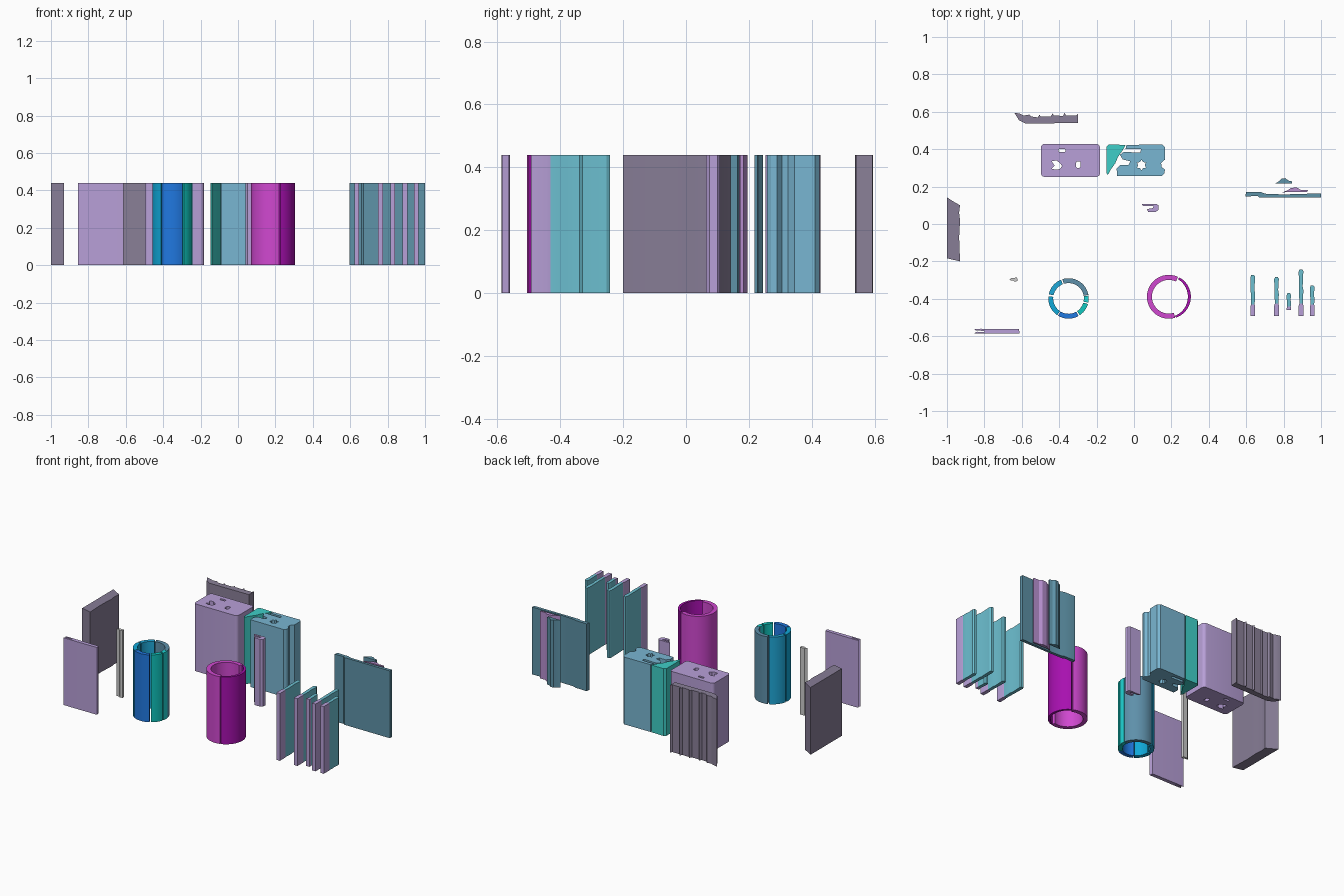
import bpy, bmesh, math

if "Cube" in bpy.data.objects:
    bpy.data.objects.remove(bpy.data.objects["Cube"])

H = 0.44  # shared extrusion height
mats = {}


def material(hexcol):
    if hexcol not in mats:
        m = bpy.data.materials.new("paint_" + hexcol)
        c = [int(hexcol[i:i + 2], 16) / 255 for i in (0, 2, 4)]
        m.diffuse_color = [((v + 0.055) / 1.055) ** 2.4 for v in c] + [1]
        m.use_nodes = True
        m.node_tree.nodes["Principled BSDF"].inputs["Base Color"].default_value = m.diffuse_color
        mats[hexcol] = m
    return mats[hexcol]


def extrude(name, outline, col=None, holes=()):
    """Filled flat outline, with optional holes, raised from z = 0 to H."""
    cu = bpy.data.curves.new(name, 'CURVE')
    cu.dimensions, cu.fill_mode, cu.extrude = '2D', 'BOTH', H / 2
    for loop in [outline, *holes]:
        s = cu.splines.new('POLY')
        s.points.add(len(loop) - 1)
        for p, (x, y) in zip(s.points, loop):
            p.co = (x, y, 0, 1)
        s.use_cyclic_u = True
    tmp = bpy.data.objects.new(name + "_curve", cu)
    bpy.context.scene.collection.objects.link(tmp)
    bpy.context.view_layer.update()
    dg = bpy.context.evaluated_depsgraph_get()
    me = bpy.data.meshes.new_from_object(tmp.evaluated_get(dg))
    bpy.data.objects.remove(tmp)
    bm = bmesh.new()
    bm.from_mesh(me)
    bmesh.ops.remove_doubles(bm, verts=bm.verts, dist=1e-5)
    bmesh.ops.translate(bm, verts=bm.verts, vec=(0, 0, H / 2))
    bmesh.ops.recalc_face_normals(bm, faces=bm.faces)
    for f in bm.faces:
        f.smooth = False
    bm.to_mesh(me)
    bm.free()
    me.materials.clear()
    if col:
        me.materials.append(material(col))
    ob = bpy.data.objects.new(name, me)
    bpy.context.scene.collection.objects.link(ob)
    # curved walls shade smooth, corners stay sharp
    bpy.ops.object.select_all(action='DESELECT')
    ob.select_set(True)
    bpy.context.view_layer.objects.active = ob
    bpy.ops.object.shade_smooth_by_angle(angle=math.radians(25))
    return ob


def rounded(x0, x1, y0, y1, r, n=5):
    pts = []
    for k, (cx, cy) in enumerate([(x1 - r, y1 - r), (x0 + r, y1 - r),
                                  (x0 + r, y0 + r), (x1 - r, y0 + r)]):
        for i in range(n + 1):
            a = (k + i / n) * math.pi / 2
            pts.append((cx + r * math.cos(a), cy + r * math.sin(a)))
    return pts


def arc(cx, cy, r, a0, a1):
    n = max(2, round(abs(a1 - a0) / 7))
    angs = [math.radians(a0 + (a1 - a0) * i / n) for i in range(n + 1)]
    return [(cx + r * math.cos(a), cy + r * math.sin(a)) for a in angs]


def ring_piece(name, cx, cy, r_in, r_out, a0, a1, col):
    extrude(name, arc(cx, cy, r_out, a0, a1) + arc(cx, cy, r_in, a1, a0), col)


LAV, TEAL, SLATE, AQUA, GREY = 'b8a0d8', '5e93a8', '8a8098', '6cbfd0', '877d96'

# Ragged strip at the back
extrude("back_strip", [
    (-.64, .595), (-.615, .555), (-.58, .537), (-.30, .54), (-.298, .592),
    (-.31, .58), (-.365, .58), (-.37, .595), (-.38, .578), (-.43, .58),
    (-.435, .592), (-.445, .575), (-.50, .575), (-.505, .585),
    (-.515, .57), (-.55, .575), (-.56, .585), (-.59, .58), (-.61, .59)], SLATE)

# Rounded block with three shafts
extrude("lavender_block", rounded(-.498, -.182, .252, .428, .02), LAV, [
    rounded(-.405, -.365, .385, .40, .007),
    [(-.44, .335), (-.415, .34), (-.395, .325), (-.385, .31),
     (-.395, .295), (-.415, .29), (-.44, .295), (-.425, .313)],
    rounded(-.31, -.285, .30, .335, .01)])

# Broken block: left shard and larger right body
extrude("block_shard", [
    (-.135, .425), (-.045, .423), (-.06, .395), (-.085, .36), (-.10, .325),
    (-.125, .29), (-.14, .262), (-.148, .275), (-.148, .412)], '3fcfc8')
extrude("block_body", [
    (-.04, .423), (.15, .425), (.166, .41), (.166, .345), (.145, .325),
    (.148, .305), (.166, .29), (.162, .27), (.15, .257), (-.09, .257),
    (-.093, .295), (-.075, .315), (-.03, .315), (-.02, .335), (-.06, .345),
    (-.075, .37), (-.055, .385), (.035, .382), (.037, .40), (-.045, .402)],
    '79b6d2', [[(.04 + r * math.cos(a), .315 + r * math.sin(a))
                for a, r in [(i * math.pi / 6, .028 if i % 2 else .018)
                             for i in range(12)]]])

# Slab on the far left
extrude("left_slab", [
    (-1, .142), (-.965, .12), (-.93, .10), (-.935, .06), (-.93, .02),
    (-.935, -.07), (-.93, -.20), (-1, -.183)], GREY)

# Hook near the centre
extrude("small_hook", [
    (.04, .108), (.12, .108), (.13, .10), (.13, .075), (.115, .063),
    (.075, .065), (.07, .08), (.10, .085), (.105, .095), (.05, .095)], LAV)

# Small post and low panel at the front left
extrude("small_post", [
    (-.668, -.30), (-.655, -.288), (-.625, -.287), (-.622, -.305),
    (-.64, -.308), (-.645, -.302)], 'c8c6c4')
extrude("front_panel", [
    (-.855, -.562), (-.82, -.56), (-.615, -.562), (-.612, -.585),
    (-.795, -.586), (-.855, -.585), (-.84, -.576), (-.80, -.577),
    (-.80, -.572), (-.845, -.569)], LAV)

# Segmented tube
for i, (a0, a1, col) in enumerate([
        (10, 108, '5e90aa'), (112, 168, '1fa8d8'), (174, 236, '10a8d8'),
        (239, 300, '2078e0'), (304, 344, '10c8c0'), (348, 368, '20d8d8')]):
    ring_piece(f"tube_segment_{i + 1}", -.35, -.398, .082, .108, a0, a1, col)

# Magenta tube: thick C and a thin crescent closing it
ring_piece("magenta_c", .186, -.389, .09, .117, 65, 287, 'd048d0')
extrude("purple_crescent", arc(.186, -.389, .118, -70, 60)
        + arc(.178, -.389, .11, 60, -70), 'a810b0')

# Five upright bars with lavender feet
for i, (x, y0, ys, y1) in enumerate([
        (.635, -.492, -.43, -.272), (.762, -.492, -.425, -.283),
        (.828, -.46, -.44, -.37), (.893, -.492, -.425, -.242),
        (.953, -.492, -.43, -.328)]):
    w = .0125
    m = (ys + y1) / 2
    extrude(f"bar_{i + 1}", [
        (x - w * .7, ys), (x + w * .8, ys), (x + w, m - .02),
        (x + w * .7, m), (x + w, y1 - .01), (x + w * .5, y1),
        (x - w * .6, y1), (x - w, y1 - .012), (x - w * .9, m)], AQUA)
    extrude(f"bar_foot_{i + 1}", [
        (x - w, y0), (x + w, y0), (x + w, ys - .012),
        (x + w * .8, ys), (x - w * .7, ys), (x - w, ys - .012)], LAV)

# Long strip on the right with its two loose fittings
extrude("right_strip", [
    (.595, .147), (.66, .15), (.67, .142), (1, .142), (1, .164),
    (.80, .158), (.70, .162), (.68, .17), (.60, .172)], TEAL)
extrude("strip_fitting", [
    (.79, .168), (.83, .172), (.925, .172), (.93, .182), (.89, .183),
    (.87, .195), (.84, .193), (.82, .18)], 'b890d0')
extrude("strip_bump", [
    (.755, .217), (.845, .217), (.845, .228), (.825, .232),
    (.81, .245), (.79, .243), (.775, .228)], TEAL)
